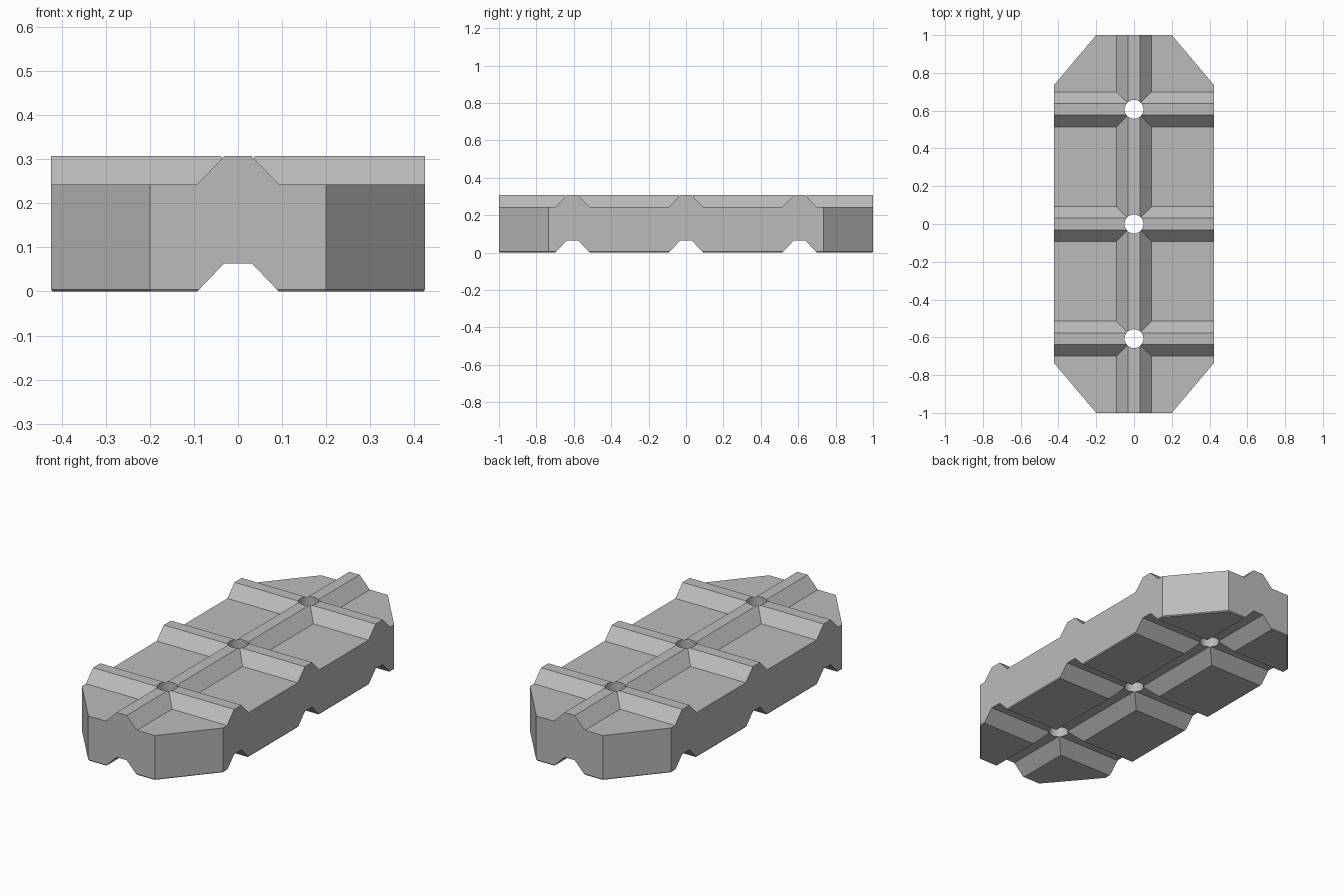
import bpy, bmesh, math
from mathutils import Matrix, Vector

cube = bpy.data.objects.get("Cube")
if cube:
    bpy.data.objects.remove(cube, do_unlink=True)

BODY_TOP, RISE = 0.243, 0.064      # slab height, ridge height
FOOT, CREST = 0.0925, 0.031        # ridge half widths
ROWS = (-0.607, 0, 0.607)          # cross ridge positions

grey = bpy.data.materials.new("concrete_grey")
grey.use_nodes = True
grey.diffuse_color = (0.5, 0.5, 0.5, 1)
grey.node_tree.nodes["Principled BSDF"].inputs["Base Color"].default_value = (0.5, 0.5, 0.5, 1)


def make_object(name, bm):
    bmesh.ops.recalc_face_normals(bm, faces=bm.faces)
    mesh = bpy.data.meshes.new(name)
    bm.to_mesh(mesh)
    bm.free()
    mesh.materials.append(grey)
    obj = bpy.data.objects.new(name, mesh)
    bpy.context.collection.objects.link(obj)
    return obj


def loft(name, loops):
    """Solid skinned between two matching outlines."""
    bm = bmesh.new()
    rings = [[bm.verts.new(p) for p in loop] for loop in loops]
    for a, b in zip(rings, rings[1:]):
        for i in range(len(a)):
            j = (i + 1) % len(a)
            bm.faces.new((a[i], a[j], b[j], b[i]))
    bm.faces.new(rings[0])
    bm.faces.new(rings[-1])
    return make_object(name, bm)


def bar(name, base, depth, row=None):
    """Trapezoid bar, lengthwise, or across the block at a given row."""
    profile = [(-FOOT, base - depth), (FOOT, base - depth), (FOOT, base),
               (CREST, base + RISE), (-CREST, base + RISE), (-FOOT, base)]
    if row is None:
        return loft(name, [[(u, end, z) for u, z in profile] for end in (-1.2, 1.2)])
    return loft(name, [[(end, row + u, z) for u, z in profile] for end in (-0.6, 0.6)])


def combine(obj, tool, operation):
    mod = obj.modifiers.new("combine", 'BOOLEAN')
    mod.operation, mod.object, mod.solver = operation, tool, 'EXACT'
    bpy.context.view_layer.objects.active = obj
    bpy.ops.object.modifier_apply(modifier=mod.name)
    bpy.data.objects.remove(tool, do_unlink=True)


# Slab with raised ridges on top and matching grooves underneath
bm = bmesh.new()
bmesh.ops.create_cube(bm, size=1, matrix=Matrix.Translation((0, 0, BODY_TOP / 2))
                      @ Matrix.Diagonal(Vector((1.1, 2.3, BODY_TOP, 1))))
block = make_object("paving_block", bm)
for row in (None, *ROWS):
    combine(block, bar("ridge", BODY_TOP, 0.1, row), 'UNION')
for row in (None, *ROWS):
    combine(block, bar("groove", 0, 0.1, row), 'DIFFERENCE')

# Octagonal outline with a fine chamfer around the bottom edge
quarter = [(0.2, 1), (0.424, 0.735)]
outline = (quarter + [(x, -y) for x, y in reversed(quarter)]
           + [(-x, -y) for x, y in quarter] + [(-x, y) for x, y in reversed(quarter)])
inset = [(x - math.copysign(0.004, x), y - math.copysign(0.004, y), 0) for x, y in outline]
outer = loft("outline", [inset, [(x, y, 0.005) for x, y in outline],
                         [(x, y, 0.5) for x, y in outline]])
combine(block, outer, 'INTERSECT')

# Round holes through the ridge crossings
for row in ROWS:
    bm = bmesh.new()
    bmesh.ops.create_cone(bm, cap_ends=True, segments=32, radius1=0.05, radius2=0.05,
                          depth=1, matrix=Matrix.Translation((0, row, 0)))
    combine(block, make_object("hole", bm), 'DIFFERENCE')

# Tidy coplanar faces and keep the facets crisp
bm = bmesh.new()
bm.from_mesh(block.data)
bmesh.ops.remove_doubles(bm, verts=bm.verts, dist=0.0001)
bmesh.ops.dissolve_limit(bm, angle_limit=0.01, verts=bm.verts, edges=bm.edges)
bm.to_mesh(block.data)
bm.free()
block.data.materials.clear()
block.data.materials.append(grey)
for poly in block.data.polygons:
    poly.material_index = 0
block.select_set(True)
bpy.context.view_layer.objects.active = block
bpy.ops.object.shade_smooth_by_angle(angle=math.radians(25))
